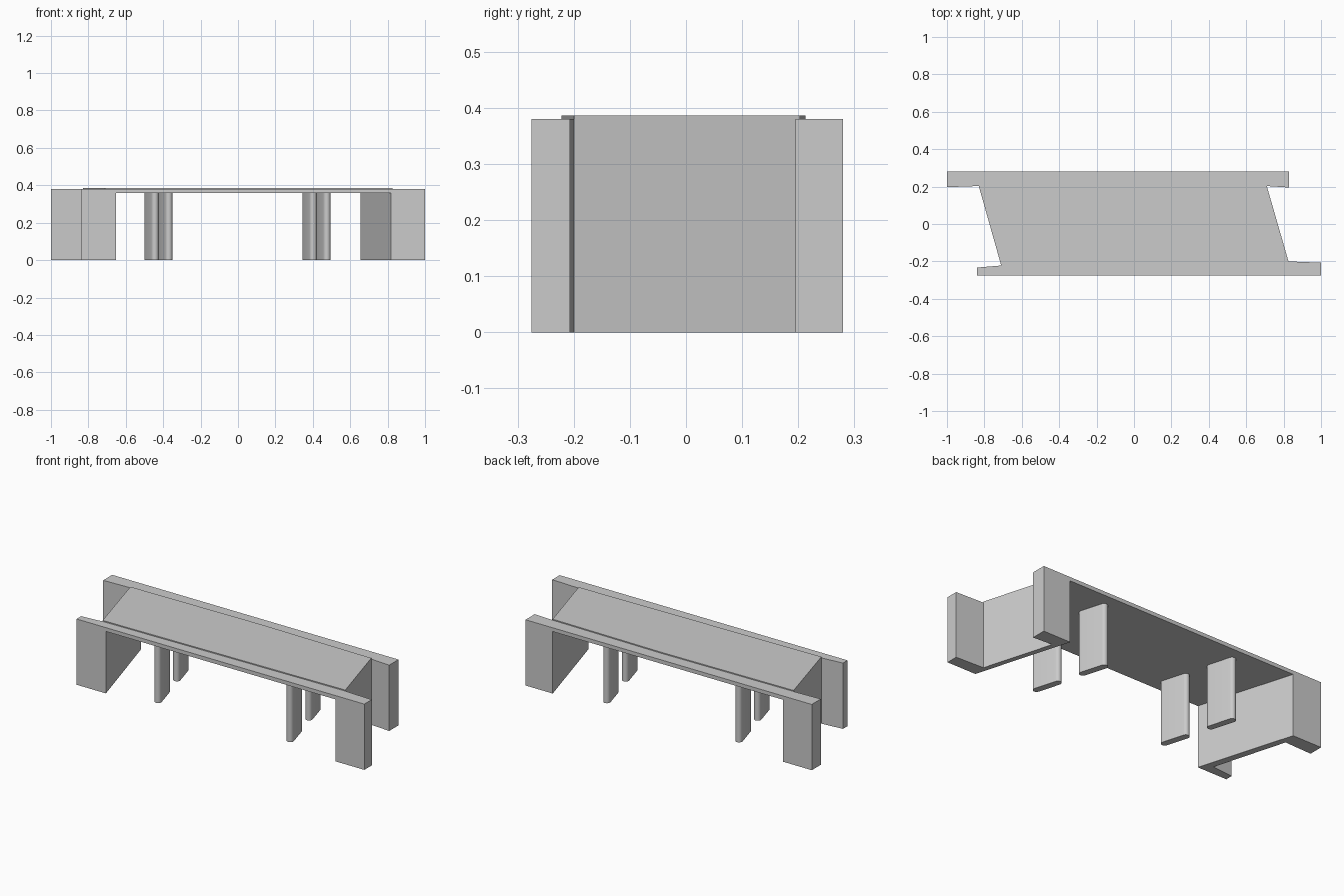
import bpy, bmesh, math
from mathutils import Vector

if "Cube" in bpy.data.objects:
    bpy.data.objects.remove(bpy.data.objects["Cube"])

SLAB_BOTTOM, SLAB_TOP, ROAD_TOP = 0.358, 0.38, 0.386


def prism(name, outline, z0, z1, smooth=False):
    """Extrude a plan outline between two heights."""
    bm = bmesh.new()
    face = bm.faces.new([bm.verts.new((x, y, z0)) for x, y in outline])
    out = bmesh.ops.extrude_face_region(bm, geom=[face])
    top = [g for g in out["geom"] if isinstance(g, bmesh.types.BMVert)]
    bmesh.ops.translate(bm, verts=top, vec=(0, 0, z1 - z0))
    bmesh.ops.recalc_face_normals(bm, faces=bm.faces[:])
    mesh = bpy.data.meshes.new(name)
    bm.to_mesh(mesh)
    bm.free()
    obj = bpy.data.objects.new(name, mesh)
    bpy.context.collection.objects.link(obj)
    if smooth:
        bpy.context.view_layer.objects.active = obj
        obj.select_set(True)
        bpy.ops.object.shade_smooth_by_angle(angle=math.radians(35))
        obj.select_set(False)
    return obj


def stadium(cx, cy, core, width, direction, steps=10):
    """Round-ended plan outline, long axis along direction."""
    d = Vector(direction).normalized()
    n = Vector((-d.y, d.x))
    pts = []
    for sign in (1, -1):
        for i in range(steps + 1):
            a = math.pi * i / steps - math.pi / 2
            p = Vector((cx, cy)) + sign * (d * (core / 2 + math.cos(a) * width / 2)
                                           + n * math.sin(a) * width / 2)
            pts.append((p.x, p.y))
    return pts


# Skewed abutments with wing walls
prism("left_abutment", [(-1, 0.28), (-0.815, 0.28), (-0.652, -0.275), (-0.84, -0.275),
                        (-0.84, -0.233), (-0.71, -0.222), (-0.83, 0.203), (-1, 0.197)],
      0, SLAB_TOP)
prism("right_abutment", [(1, -0.275), (0.817, -0.275), (0.656, 0.28), (0.83, 0.28),
                         (0.83, 0.195), (0.71, 0.203), (0.826, -0.2), (1, -0.207)],
      0, SLAB_TOP)

# Deck slab spanning between the abutments
prism("deck_slab", [(-0.652, -0.275), (0.817, -0.275), (0.656, 0.28), (-0.815, 0.28)],
      SLAB_BOTTOM, SLAB_TOP)

# Road surface, slightly raised above the edge strips
prism("road_surface", [(-0.71, -0.222), (0.826, -0.2), (0.71, 0.203), (0, 0.213),
                       (-0.83, 0.203)],
      SLAB_TOP - 0.01, ROAD_TOP)

# Round-ended piers, two per side, following the skew
for side, sx in (("left", -0.425), ("right", 0.42)):
    for place, s in (("front", 1), ("back", -1)):
        prism(f"{side}_{place}_pier",
              stadium(sx + s * 0.037, -s * 0.138, 0.129, 0.039, (-0.288, 1)),
              0, SLAB_BOTTOM + 0.005, smooth=True)
